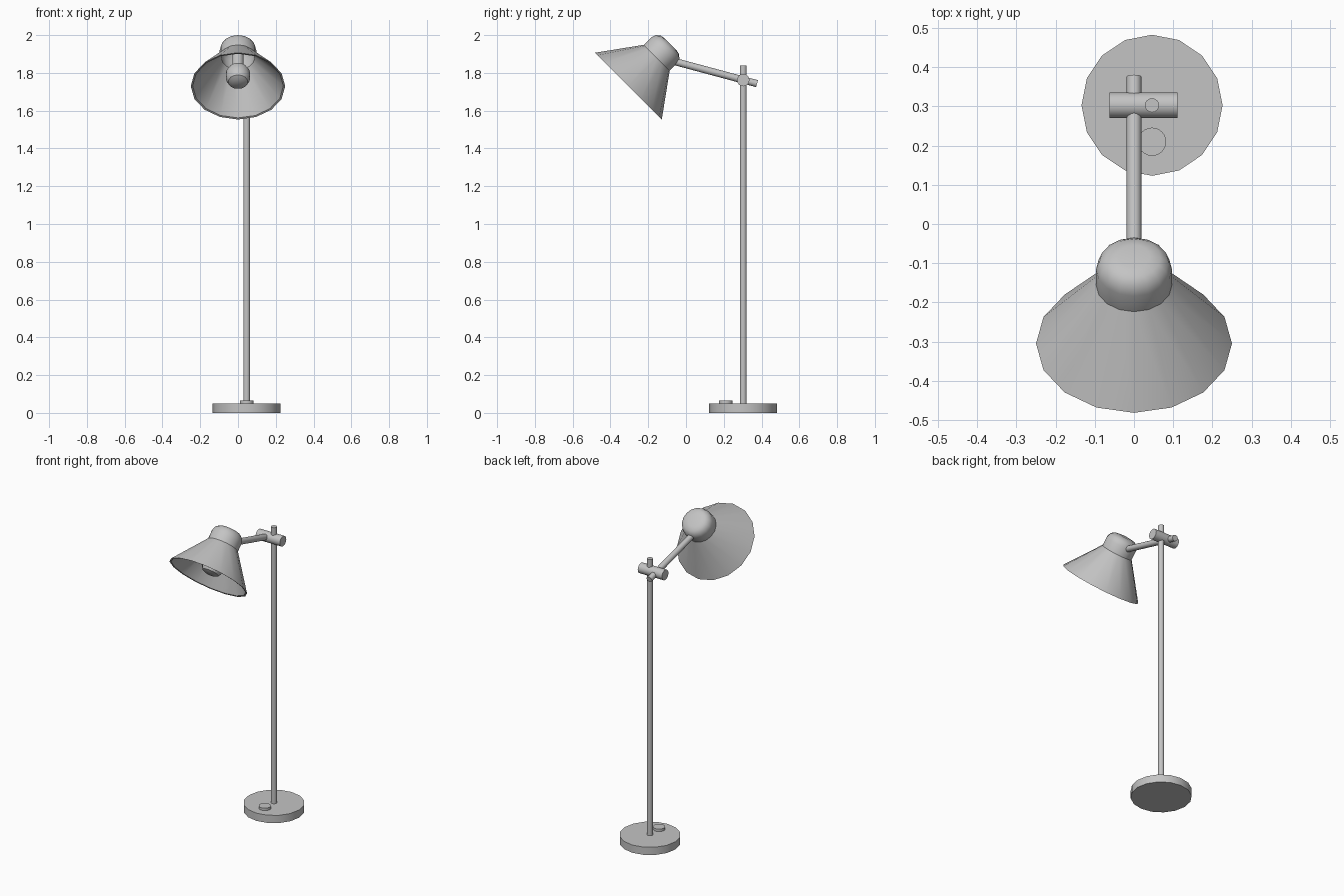
import bpy, bmesh, math
from mathutils import Vector

if "Cube" in bpy.data.objects:
    bpy.data.objects.remove(bpy.data.objects["Cube"], do_unlink=True)

grey = bpy.data.materials.new("plain grey")
grey.use_nodes = True
colour = (0.55, 0.55, 0.55, 1)
grey.diffuse_color = colour
grey.node_tree.nodes["Principled BSDF"].inputs["Base Color"].default_value = colour


def lathe(name, profile, origin=(0, 0, 0), axis=(0, 0, 1), sides=16):
    """Spin a profile of (radius, height) points, then lay it along an axis."""
    bm = bmesh.new()
    verts = [bm.verts.new((0, r, h)) for r, h in profile]
    edges = [bm.edges.new(pair) for pair in zip(verts, verts[1:])]
    bmesh.ops.spin(bm, geom=verts + edges, cent=(0, 0, 0), axis=(0, 0, 1),
                   angle=math.tau, steps=sides)
    bmesh.ops.remove_doubles(bm, verts=bm.verts[:], dist=0.0001)
    bmesh.ops.recalc_face_normals(bm, faces=bm.faces[:])
    mesh = bpy.data.meshes.new(name)
    bm.to_mesh(mesh)
    bm.free()
    mesh.materials.append(grey)
    obj = bpy.data.objects.new(name, mesh)
    bpy.context.collection.objects.link(obj)
    obj.location = origin
    obj.rotation_mode = 'QUATERNION'
    obj.rotation_quaternion = Vector((0, 0, 1)).rotation_difference(Vector(axis))
    bpy.ops.object.select_all(action='DESELECT')
    obj.select_set(True)
    bpy.context.view_layer.objects.active = obj
    bpy.ops.object.shade_smooth_by_angle(angle=math.radians(35))
    return obj


def rod(name, start, end, radius, sides=16):
    """Closed cylinder between two points."""
    span = Vector(end) - Vector(start)
    length = span.length
    return lathe(name, [(0, 0), (radius, 0), (radius, length), (0, length)],
                 start, span, sides)


# Base, switch and upright pole
px, py = 0.046, 0.303
rod("base", (px, py, 0), (px, py, 0.05), 0.18)
rod("switch_button", (px, 0.21, 0.045), (px, 0.21, 0.066), 0.036, 24)
rod("pole", (px, py, 0.04), (px, py, 1.84), 0.018)

# Cross joint and tilted arm
rod("joint", (-0.063, py, 1.762), (0.111, py, 1.762), 0.033)
rod("arm", (0, -0.06, 1.86), (0, 0.376, 1.743), 0.019)

# Hollow shade with a rounded cap, tilted forward
centre, tilt = (0, -0.305, 1.73), (0, 1, 1)
outer = [(0, 0.315), (0.04, 0.315), (0.068, 0.31), (0.088, 0.294),
         (0.097, 0.268), (0.097, 0.212), (0.25, 0)]
inner = [(0.24, 0.002), (0.088, 0.212), (0.088, 0.265), (0.065, 0.3), (0, 0.305)]
lathe("shade", outer + inner, centre, tilt)

# Bulb and its socket inside the shade
lathe("bulb", [(0, 0.02), (0.03, 0.022), (0.052, 0.032), (0.064, 0.055),
               (0.064, 0.1), (0.052, 0.122), (0.03, 0.13), (0, 0.13)],
      centre, tilt)
lathe("socket", [(0, 0.12), (0.03, 0.12), (0.03, 0.308), (0, 0.308)], centre, tilt)
